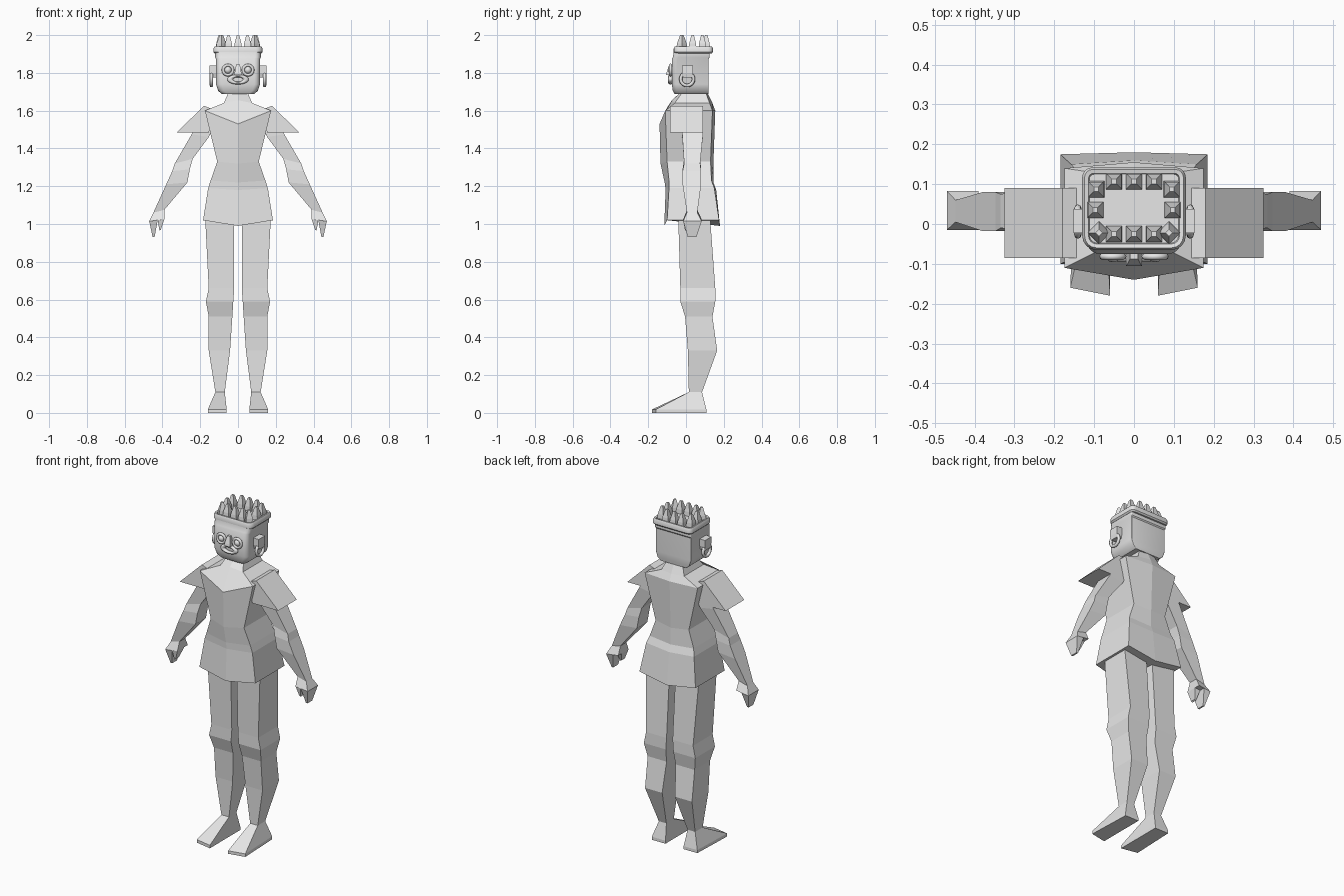
import bpy, bmesh, math
from mathutils import Matrix

if "Cube" in bpy.data.objects:
    bpy.data.objects.remove(bpy.data.objects["Cube"])

grey = bpy.data.materials.new("light_grey")
grey.diffuse_color = (0.8, 0.8, 0.8, 1)
grey.use_nodes = True
grey.node_tree.nodes["Principled BSDF"].inputs["Base Color"].default_value = grey.diffuse_color


def finish(name, bm, smooth=False):
    bmesh.ops.recalc_face_normals(bm, faces=bm.faces)
    me = bpy.data.meshes.new(name)
    bm.to_mesh(me)
    bm.free()
    me.materials.append(grey)
    ob = bpy.data.objects.new(name, me)
    bpy.context.collection.objects.link(ob)
    if smooth:
        bpy.ops.object.select_all(action='DESELECT')
        ob.select_set(True)
        bpy.context.view_layer.objects.active = ob
        bpy.ops.object.shade_smooth_by_angle(angle=math.radians(35))
    return ob


def loft(name, rings, sides=(1,), smooth=False):
    """Skin closed rings of equal length, cap both ends; sides (1, -1) mirrors in x."""
    for s in sides:
        bm = bmesh.new()
        vs = [[bm.verts.new((s * x, y, z)) for x, y, z in r] for r in rings]
        n = len(vs[0])
        for a, b in zip(vs, vs[1:]):
            for i in range(n):
                j = (i + 1) % n
                bm.faces.new((a[i], a[j], b[j], b[i]))
        bm.faces.new(vs[0][::-1])
        bm.faces.new(vs[-1])
        prefix = "" if len(sides) == 1 else ("left_" if s > 0 else "right_")
        finish(prefix + name, bm, smooth)


def rect(x0, x1, y0, y1, z):
    return [(x0, y0, z), (x1, y0, z), (x1, y1, z), (x0, y1, z)]


def limb(xo, zo, xi, zi, y0, y1):
    return [(xo, y0, zo), (xo, y1, zo), (xi, y1, zi), (xi, y0, zi)]


def round_rect(hw, y0, y1, z, rf, rb, steps=4):
    pts = []
    for cx, cy, r, a0 in ((hw - rb, y1 - rb, rb, 0), (rb - hw, y1 - rb, rb, 90),
                          (rf - hw, y0 + rf, rf, 180), (hw - rf, y0 + rf, rf, 270)):
        for k in range(steps + 1):
            a = math.radians(a0 + 90 * k / steps)
            pts.append((cx + r * math.cos(a), cy + r * math.sin(a), z))
    return pts


def torus(name, loc, R, r, axis, scale=(1, 1, 1)):
    bpy.ops.mesh.primitive_torus_add(major_radius=R, minor_radius=r, major_segments=20,
                                     minor_segments=8, location=loc,
                                     rotation=(math.pi / 2, 0, 0) if axis == 'Y' else (0, math.pi / 2, 0))
    ob = bpy.context.object
    ob.name = name
    ob.scale = scale
    ob.data.materials.append(grey)
    bpy.ops.object.shade_smooth_by_angle(angle=math.radians(60))


both = (1, -1)

# Tunic: corner height, centre height, half width, front corner/centre, back corner/centre
tunic = [(1.02, 0.99, .185, -.10, -.115, .175, .18),
         (1.19, 1.18, .158, -.09, -.108, .15, .16),
         (1.23, 1.22, .145, -.09, -.113, .135, .145),
         (1.33, 1.32, .110, -.10, -.135, .13, .145),
         (1.60, 1.53, .175, -.11, -.14, .14, .155),
         (1.64, 1.655, .075, -.06, -.075, .125, .14),
         (1.71, 1.71, .045, -.01, -.015, .10, .105)]
loft("tunic", [[(-w, f, z), (0, fc, zc), (w, f, z), (w, b, z), (0, bc, zc if z < 1.5 else z), (-w, b, z)]
               for z, zc, w, f, fc, b, bc in tunic])

# Legs and pointed feet
loft("leg", [rect(.02, .175, -.04, .13, 1.06), rect(.02, .172, -.04, .13, 1.0),
             rect(.02, .155, -.03, .155, .66), rect(.025, .17, -.03, .155, .59),
             rect(.03, .155, -.005, .14, .51), rect(.042, .155, .01, .165, .33),
             rect(.07, .12, .015, .085, .11)], both)
loft("foot", [rect(.07, .12, .015, .085, .11),
              [(.06, -.18, .018), (.16, -.16, .018), (.15, .108, .018), (.06, .108, .018)],
              [(.06, -.18, 0), (.16, -.16, 0), (.15, .108, 0), (.06, .108, 0)]], both)

# Arms
loft("arm", [limb(.20, 1.56, .12, 1.53, -.02, .09), limb(.245, 1.475, .155, 1.46, -.02, .09),
             limb(.335, 1.32, .24, 1.345, -.01, .075), limb(.348, 1.28, .255, 1.29, -.018, .08),
             limb(.38, 1.21, .268, 1.22, -.018, .08), limb(.448, 1.06, .39, 1.075, .005, .06),
             limb(.47, 1.015, .39, 1.025, -.015, .083)], both)
loft("fingers", [limb(.47, 1.015, .425, 1.02, -.015, .083), limb(.452, .93, .442, .93, .01, .055)], both)
loft("thumb", [limb(.425, 1.02, .39, 1.025, -.015, .05), limb(.416, .965, .408, .97, -.005, .025)], both)

# Flared shoulder pads
pad = [(.325, 1.485), (.18, 1.625), (.11, 1.60), (.155, 1.485)]
loft("shoulder_pad", [[(x, -.085, z) for x, z in pad], [(x, .09, z) for x, z in pad]], both)

# Head with rounded front, square back and a headband line
loft("head", [round_rect(.085, -.06, .118, 1.688, .03, .004), round_rect(.105, -.07, .12, 1.705, .03, .004),
              round_rect(.117, -.075, .12, 1.74, .03, .004), round_rect(.117, -.075, .12, 1.875, .03, .004),
              round_rect(.121, -.07, .125, 1.882, .03, .006), round_rect(.121, -.065, .125, 1.91, .03, .006)],
     smooth=True)

# Crown rim with sunken top
loft("crown_rim", [round_rect(.122, -.058, .135, 1.902, .03, .02), round_rect(.130, -.065, .142, 1.910, .035, .025),
                   round_rect(.130, -.065, .142, 1.930, .035, .025), round_rect(.124, -.06, .137, 1.940, .03, .02),
                   round_rect(.114, -.05, .127, 1.938, .02, .012), round_rect(.112, -.048, .125, 1.930, .02, .012)],
     smooth=True)

# Crown spikes: blunt four-sided points
spikes = [(x, .107, 0) for x in (-.05, 0, .05)] + [(x, -.025, 0) for x in (-.05, 0, .05)]
for s in both:
    spikes += [(s * .095, .087, 0), (s * .097, .035, 0), (s * .088, -.022, 45)]
bm = bmesh.new()
for x, y, turn in spikes:
    levels = []
    for z, h in ((1.925, .021), (1.955, .018), (1.995, .008), (2.0, .006)):
        m = Matrix.Rotation(math.radians(turn), 2)
        c = [(h, h), (-h, h), (-h, -h), (h, -h)]
        levels.append([bm.verts.new((x + m[0][0] * a + m[0][1] * b, y + m[1][0] * a + m[1][1] * b, z))
                       for a, b in c])
    for lo, hi in zip(levels, levels[1:]):
        for i in range(4):
            j = (i + 1) % 4
            bm.faces.new((lo[i], lo[j], hi[j], hi[i]))
    bm.faces.new(levels[-1])
    bm.faces.new(levels[0][::-1])
finish("crown_spikes", bm)

# Ears and hanging earrings
loft("ear", [rect(.11, .148, -.015, .032, 1.775), rect(.11, .152, -.022, .038, 1.80),
             rect(.11, .152, -.022, .038, 1.84)], both)
for s, side in ((1, "left"), (-1, "right")):
    torus(side + "_earring", (s * .141, .006, 1.767), .034, .009, 'X')
    # Goggle-like eyes
    torus(side + "_eye_ring", (s * .053, -.082, 1.815), .026, .008, 'Y')
    bpy.ops.mesh.primitive_uv_sphere_add(segments=14, ring_count=8, radius=.02, location=(s * .053, -.076, 1.815))
    eye = bpy.context.object
    eye.name = side + "_eye"
    eye.data.materials.append(grey)
    bpy.ops.object.shade_smooth_by_angle(angle=math.radians(60))

# Nose and oval mouth
loft("nose", [rect(-.02, .02, -.105, -.06, 1.79), rect(-.017, .017, -.102, -.06, 1.805),
              rect(-.01, .01, -.088, -.06, 1.845)])
torus("mouth", (0, -.082, 1.765), .032, .012, 'Y', (1.3, .6, 1))
